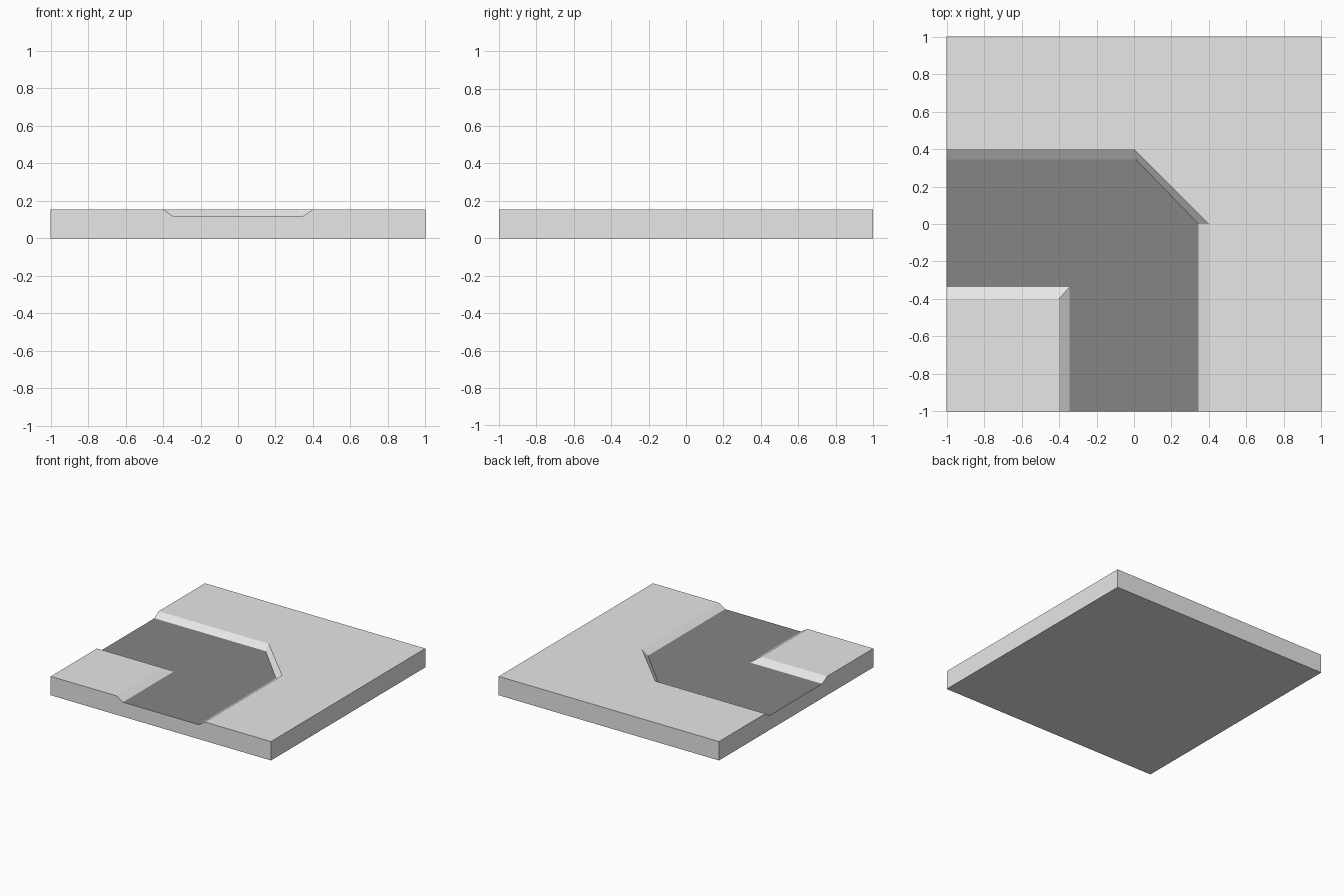
import bpy, bmesh

if "Cube" in bpy.data.objects:
    bpy.data.objects.remove(bpy.data.objects["Cube"])

TOP, FLOOR = 0.155, 0.118


def material(name, value):
    m = bpy.data.materials.new(name)
    m.diffuse_color = (value, value, value, 1)
    m.use_nodes = True
    m.node_tree.nodes["Principled BSDF"].inputs["Base Color"].default_value = m.diffuse_color
    return m


light = material("light grey", 0.8)
dark = material("dark grey", 0.235)

# Bank lines from the left edge round the bend to the front edge
outer_top = [(-1, .4), (0, .4), (.4, 0), (.4, -1)]
outer_low = [(-1, .345), (.01, .345), (.345, 0), (.345, -1)]
inner_top = [(-1, -.4), (-.4, -.4), (-.4, -1)]
inner_low = [(-1, -.337), (-.345, -.337), (-.345, -1)]


def at(points, z):
    return [(x, y, z) for x, y in points]


def build(name, polygons, mat):
    bm = bmesh.new()
    for poly in polygons:
        bm.faces.new([bm.verts.new(p) for p in poly])
    bmesh.ops.remove_doubles(bm, verts=bm.verts, dist=1e-5)
    me = bpy.data.meshes.new(name)
    bm.to_mesh(me)
    bm.free()
    me.materials.append(mat)
    ob = bpy.data.objects.new(name, me)
    bpy.context.collection.objects.link(ob)


def flat(a, b, z):
    return at(a, z) + at(b, z)[::-1]


ot, ol = at(outer_top, TOP), at(outer_low, FLOOR)
it, il = at(inner_top, TOP), at(inner_low, FLOOR)
faces = []

# Raised ground outside and inside the bend
faces.append((ot + at([(1, -1), (1, 1), (-1, 1)], TOP))[::1])
faces.append((it + at([(-1, -1)], TOP))[::-1])

# Sloping banks
for i in range(3):
    faces.append([ot[i], ol[i], ol[i + 1], ot[i + 1]])
for i in range(2):
    faces.append([it[i], it[i + 1], il[i + 1], il[i]])

# Underside, back and right walls
faces.append(at([(-1, -1), (-1, 1), (1, 1), (1, -1)], 0))
faces.append([(1, 1, 0), (-1, 1, 0), (-1, 1, TOP), (1, 1, TOP)])
faces.append([(1, -1, 0), (1, 1, 0), (1, 1, TOP), (1, -1, TOP)])

# Front and left walls, notched where the channel leaves the tile
faces.append([(-1, -1, 0), (1, -1, 0), (1, -1, TOP), ot[-1], ol[-1],
              il[-1], it[-1], (-1, -1, TOP)])
faces.append([(-1, 1, 0), (-1, -1, 0), (-1, -1, TOP), it[0], il[0],
              ol[0], ot[0], (-1, 1, TOP)])

# Make every top face point up
for k in (0, 1):
    p = faces[k]
    area = sum(p[i - 1][0] * p[i][1] - p[i][0] * p[i - 1][1] for i in range(len(p)))
    if area < 0:
        faces[k] = p[::-1]
build("ground_tile", faces, light)

# Channel floor
build("channel_floor", [flat(inner_low, outer_low, FLOOR)], dark)
